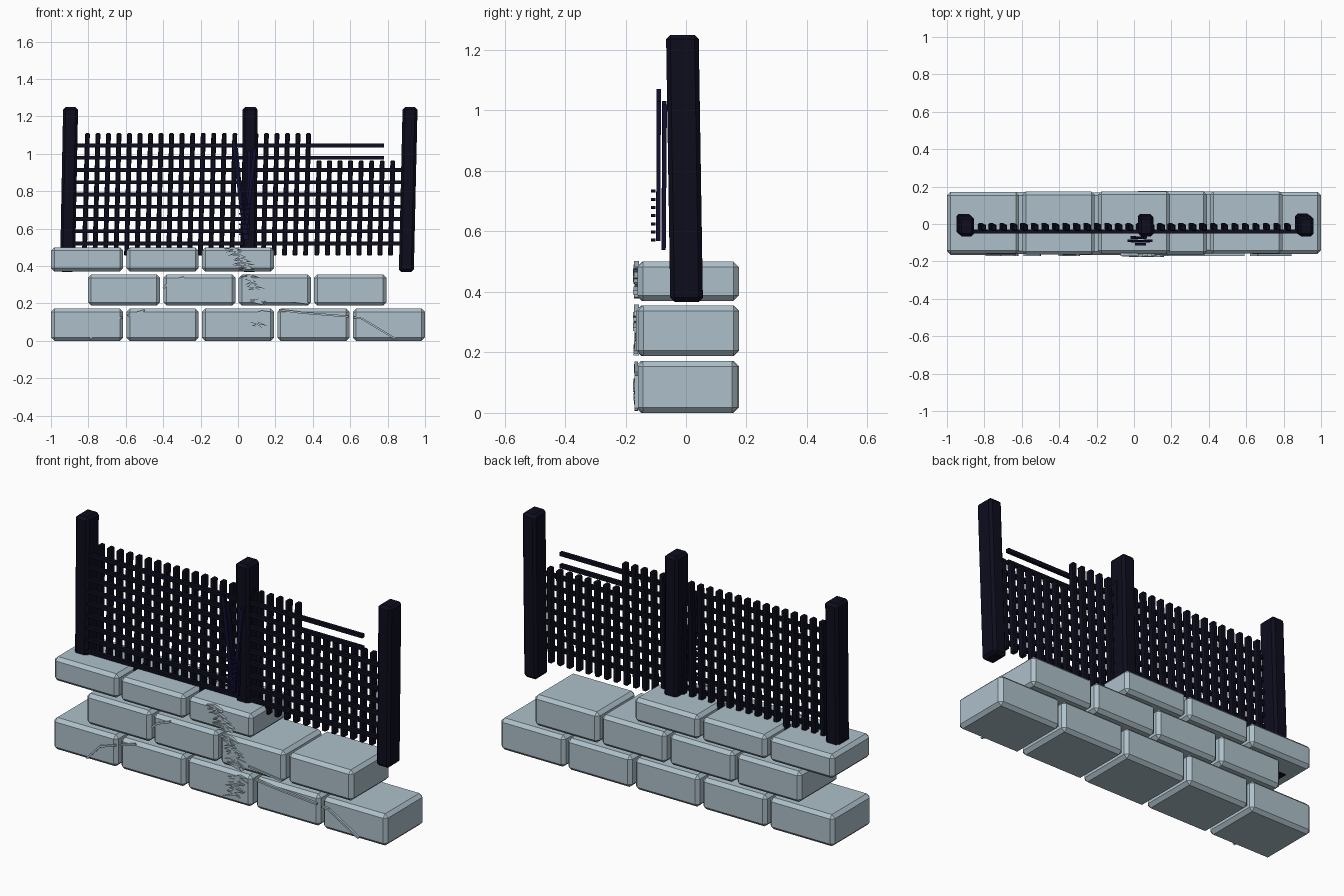
import bpy, bmesh, math, random
from mathutils import Vector, Matrix

if "Cube" in bpy.data.objects:
    bpy.data.objects.remove(bpy.data.objects["Cube"])
random.seed(4)


def mat(name, c):
    m = bpy.data.materials.new(name)
    m.diffuse_color = (*c, 1)
    m.use_nodes = True
    m.node_tree.nodes["Principled BSDF"].inputs["Base Color"].default_value = m.diffuse_color
    return m


STONE = mat("pale blue grey stone", (0.42, 0.53, 0.59))
WOOD = mat("dark painted wood", (0.004, 0.004, 0.013))
BLUE = mat("deep navy wood", (0.005, 0.005, 0.032))


def finish(bm, name, material):
    bmesh.ops.recalc_face_normals(bm, faces=bm.faces)
    me = bpy.data.meshes.new(name)
    bm.to_mesh(me)
    bm.free()
    me.materials.append(material)
    ob = bpy.data.objects.new(name, me)
    bpy.context.collection.objects.link(ob)
    return ob


def add_box(bm, lo, hi, bevel=0.0, lean=(0, 0)):
    """Chamfered box; lean shifts the top in x and y."""
    t = bmesh.new()
    bmesh.ops.create_cube(t, size=1)
    lo, hi = Vector(lo), Vector(hi)
    c, s = (lo + hi) / 2, hi - lo
    for v in t.verts:
        v.co = Vector((v.co.x * s.x, v.co.y * s.y, v.co.z * s.z)) + c
    if bevel:
        bmesh.ops.bevel(t, geom=t.edges[:], offset=bevel, segments=1,
                        affect='EDGES', profile=0.5)
    for v in t.verts:
        k = (v.co.z - lo.z) / s.z
        v.co.x += lean[0] * k
        v.co.y += lean[1] * k
    me = bpy.data.meshes.new("tmp")
    t.to_mesh(me)
    t.free()
    bm.from_mesh(me)
    bpy.data.meshes.remove(me)


def add_bar(bm, a, b, w, d):
    """Bar from a to b (xyz), w wide in the xz plane and d deep in y."""
    a, b = Vector(a), Vector(b)
    axis = (b - a).normalized()
    side = axis.cross(Vector((0, 1, 0))).normalized()
    up = side.cross(axis).normalized()
    m = Matrix((side * w, up * d, b - a)).transposed().to_4x4()
    m.translation = (a + b) / 2
    bmesh.ops.create_cube(bm, size=1, matrix=m)


# Stone courses: (first x, block count, bottom z, top z)
for r, (x0, n, z0, z1) in enumerate([(-1.0, 5, 0, 0.172),
                                     (-0.803, 4, 0.188, 0.355),
                                     (-1.0, 3, 0.37, 0.5)]):
    for i in range(n):
        x = x0 + i * 0.4035
        bm = bmesh.new()
        add_box(bm, (x, -0.162 + random.uniform(-.005, .005), z0),
                (x + 0.386, 0.173 + random.uniform(-.004, .003), z1), 0.018)
        finish(bm, f"stone_block_{r + 1}_{i + 1}", STONE)

# Thin raised crack ridges on the wall face
bm = bmesh.new()
for path in ([(-.79, .01), (-.71, .095), (-.62, .125)],
             [(-.59, .135), (-.5, .162)],
             [(-.40, .28), (-.37, .31), (-.29, .34)],
             [(.18, .225), (.38, .2)],
             [(.22, .165), (.34, .15), (.59, .13)],
             [(.62, .125), (.66, .12), (.84, .012)]):
    for p, q in zip(path, path[1:]):
        add_bar(bm, (p[0], -.165, p[1]), (q[0], -.165, q[1]), .01, .012)
finish(bm, "crack_ridges", STONE)

# Jagged shards down the broken middle of the wall
bm = bmesh.new()
for zlo, zhi, xa, xb in [(.38, .49, .06, -.03), (.2, .345, .12, .06),
                         (.04, .16, .09, .13)]:
    z = zlo
    while z < zhi:
        cx = xa + (xb - xa) * (z - zlo) / (zhi - zlo)
        L, R = random.uniform(.03, .07), random.uniform(.02, .06)
        s = random.uniform(-.012, .012)
        front = random.uniform(-.176, -.169)
        pts = [(cx - L, z - s), (cx + R, z + s), (cx, z + .014)]
        f = bm.faces.new([bm.verts.new((px, -.155, pz)) for px, pz in pts])
        g = bmesh.ops.extrude_face_region(bm, geom=[f])['geom']
        for v in g:
            if isinstance(v, bmesh.types.BMVert):
                v.co.y = front
        z += .012
finish(bm, "broken_stone_shards", STONE)

# Posts
for name, x, lean in (("left_post", -.952, .017), ("middle_post", .02, .005),
                      ("right_post", .86, .02)):
    bm = bmesh.new()
    add_box(bm, (x, -.052, .367), (x + .08, .056, 1.25), .014, (lean, -.014))
    finish(bm, name, WOOD)

# Upright slats, shorter at the broken right end
bm = bmesh.new()
for k in range(30):
    x = -.805 + k * .0563
    top = 1.11 if k < 22 else .965
    lean = .016 * (top - .455) / .655
    add_box(bm, (x - lean - .013, -.03, .455), (x - lean + .013, .006, top),
            .005, (lean, -.008))
finish(bm, "fence_slats", WOOD)

# Horizontal rails, the top two stop short
bm = bmesh.new()
for k in range(9):
    z = .52 + k * .0655
    add_box(bm, (-.89, -.05, z - .01), (.9 if k < 7 else .78, -.03, z + .01))
finish(bm, "fence_rails", WOOD)

# Loose broken lattice hanging on the middle post
bm = bmesh.new()
for a, b in (((-.025, -.09, 1.07), (.035, -.092, .57)),
             ((.09, -.09, 1.03), (.04, -.092, .57)),
             ((-.01, -.072, 1.03), (.04, -.074, .54)),
             ((.06, -.07, 1.02), (.05, -.074, .54))):
    add_bar(bm, a, b, .018, .014)
for k in range(7):
    z = .57 + k * .027
    add_bar(bm, (.005, -.108, z), (.065, -.108, z + .002), .008, .014)
finish(bm, "loose_lattice", BLUE)
